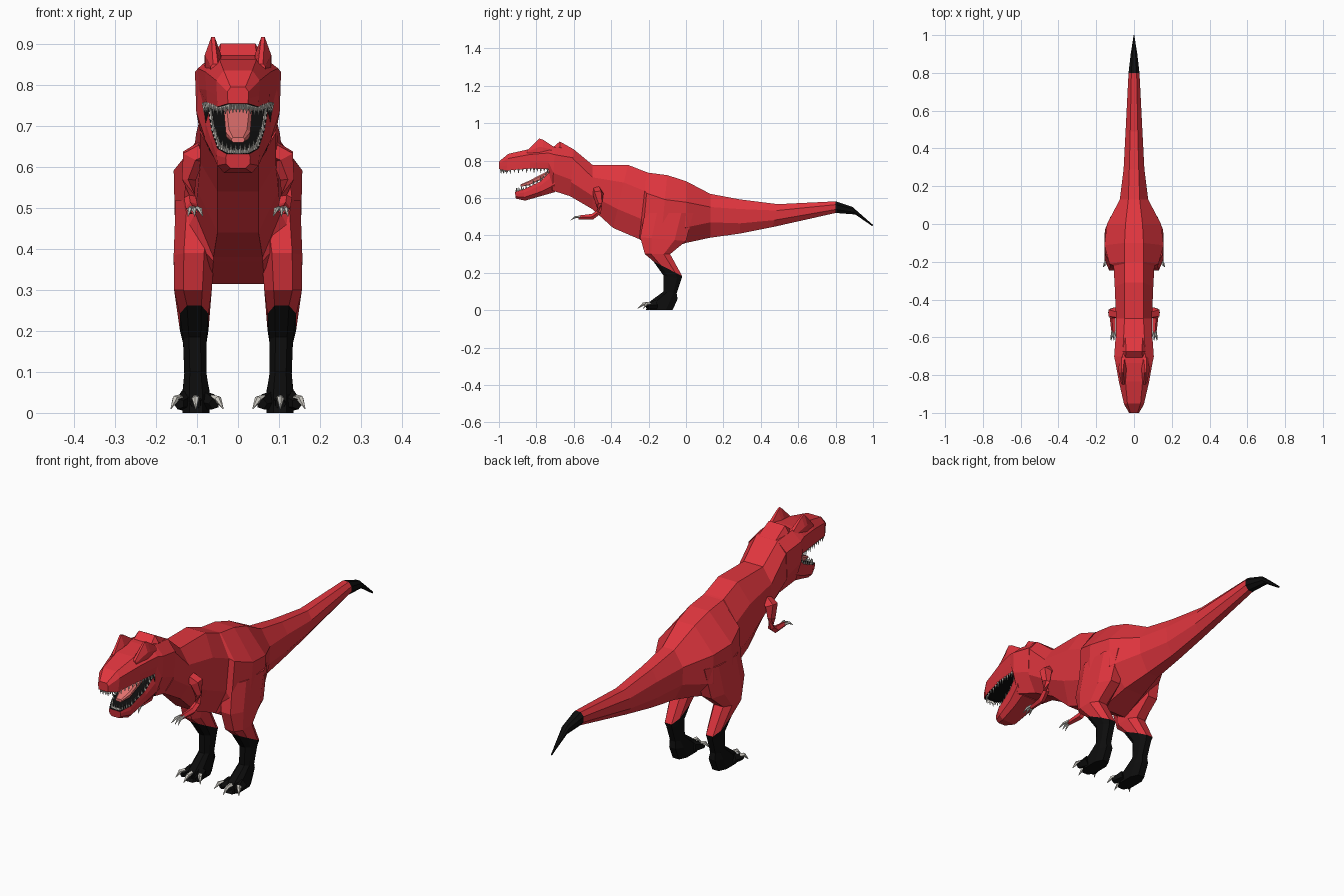
import bpy, bmesh, math
from mathutils import Vector


def material(name, rgb):
    m = bpy.data.materials.new(name)
    m.diffuse_color = (*rgb, 1)
    return m


RED = material("red_skin", (0.75, 0.036, 0.048))
BLACK = material("black_skin", (0.004, 0.004, 0.004))
BONE = material("bone", (0.62, 0.60, 0.55))
PINK = material("tongue_pink", (0.78, 0.17, 0.16))


def finish(name, bm, mats, rule=None, mirror=False):
    bmesh.ops.recalc_face_normals(bm, faces=bm.faces)
    bm.normal_update()
    if rule:
        for f in bm.faces:
            f.material_index = int(rule(f.calc_center_median(), f.normal))
    me = bpy.data.meshes.new(name)
    bm.to_mesh(me)
    bm.free()
    ob = bpy.data.objects.new(name, me)
    bpy.context.collection.objects.link(ob)
    for m in mats:
        me.materials.append(m)
    if mirror:
        mod = ob.modifiers.new("mirror", 'MIRROR')
        mod.use_mirror_merge = False
    return ob


def skin(bm, loops):
    """Bridge successive loops of points and cap both ends."""
    rings = [[bm.verts.new(p) for p in l] for l in loops]
    n = len(rings[0])
    for a, b in zip(rings, rings[1:]):
        for i in range(n):
            j = (i + 1) % n
            bm.faces.new((a[i], a[j], b[j], b[i]))
    bm.faces.new(rings[0])
    bm.faces.new(rings[-1])


def section(yt, zt, yb, zb, w, wt, wb, hu=0.72, hl=0.3, cx=0):
    """Eight-sided cross-section between a top and a bottom point."""
    half = [(wt, 1), (w, hu), (w * 0.97, hl), (wb, 0)]
    pts = half + [(-x, t) for x, t in reversed(half)]
    return [Vector((cx + x, yb + (yt - yb) * t, zb + (zt - zb) * t)) for x, t in pts]


def loft(name, secs, mats, rule=None, mirror=False):
    bm = bmesh.new()
    skin(bm, [section(*s) for s in secs])
    return finish(name, bm, mats, rule, mirror)


def tube(bm, pts, radii, n=5):
    loops = []
    for i, p in enumerate(pts):
        d = Vector(pts[min(i + 1, len(pts) - 1)]) - Vector(pts[max(i - 1, 0)])
        q = d.to_track_quat('Z', 'Y')
        loops.append([Vector(p) + q @ Vector((radii[i] * math.cos(2 * math.pi * k / n),
                                              radii[i] * math.sin(2 * math.pi * k / n), 0))
                      for k in range(n)])
    skin(bm, loops)


# Neck, torso and tail, with a black tail tip
loft("body", [
    (-.60, .86, -.62, .61, .096, .055, .05, .8),
    (-.50, .777, -.50, .54, .095, .05, .05),
    (-.31, .777, -.39, .44, .102, .05, .05),
    (-.21, .738, -.25, .38, .108, .05, .06),
    (-.20, .735, -.235, .37, .13, .05, .06, .7, .2),
    (-.10, .722, -.14, .315, .157, .05, .065, .68, .2),
    (0, .69, 0, .36, .143, .045, .05, .66, .25),
    (.13, .622, .13, .388, .075, .03, .03, .7, .35),
    (.29, .592, .29, .41, .055, .025, .022),
    (.49, .567, .465, .445, .045, .02, .018),
    (.80, .582, .80, .52, .029, .014, .012),
    (.89, .552, .905, .512, .018, .009, .008),
    (1.0, .456, .995, .45, .002, .001, .001),
], [RED, BLACK], lambda c, n: c.y > .8)

# Upper head; roof and back of the mouth are black
loft("upper_head", [
    (-1.0, .795, -1.0, .755, .026, .018, .024),
    (-.95, .836, -.96, .747, .053, .035, .05),
    (-.835, .862, -.835, .757, .08, .045, .075),
    (-.735, .874, -.735, .755, .098, .055, .085),
    (-.70, .874, -.715, .64, .105, .06, .07, .82, .4),
    (-.60, .86, -.62, .61, .098, .055, .05, .82, .35),
], [RED, BLACK], lambda c, n: c.y < -.71 and c.z < .765 and abs(n.x) < .6
   and (n.z < -.6 or n.y < -.75) and c.y > -.99)

# Lower jaw with a black mouth floor
loft("lower_jaw", [
    (-.915, .632, -.91, .597, .03, .028, .018),
    (-.87, .645, -.86, .586, .052, .05, .034),
    (-.78, .688, -.77, .612, .066, .064, .042),
    (-.70, .765, -.70, .632, .086, .078, .055),
], [RED, BLACK], lambda c, n: n.z > .5 and abs(c.x) < .02)

# Tongue
loft("tongue", [
    (-.885, .672, -.885, .66, .016, .012, .012),
    (-.84, .692, -.84, .668, .03, .022, .025),
    (-.70, .765, -.70, .73, .036, .03, .03),
], [PINK])

# Brow horns and rear crest
loft("brow_horn", [
    (-.85, .852, -.85, .83, .012, .006, .01, .7, .3, .055),
    (-.785, .918, -.785, .83, .02, .004, .02, .5, .3, .061),
    (-.765, .912, -.765, .83, .021, .004, .02, .5, .3, .061),
    (-.705, .872, -.705, .83, .018, .008, .015, .6, .3, .058),
], [RED], mirror=True)
loft("head_crest", [
    (-.71, .872, -.71, .82, .055, .045, .05),
    (-.675, .902, -.675, .80, .06, .042, .05),
    (-.605, .863, -.605, .78, .06, .045, .05),
    (-.50, .772, -.52, .70, .05, .04, .04),
], [RED])

# Teeth along both jaws
bm = bmesh.new()


def tooth_row(path, drop, count):
    path = [Vector(p) for p in path]
    for i in range(count):
        t = i / (count - 1) * (len(path) - 1) * .999
        k = int(t)
        p = path[k].lerp(path[k + 1], t - k)
        size = .8 + .4 * (i % 2)
        tube(bm, [p, p + Vector((0, 0, drop * size))], [.0055, .0008], 4)


tooth_row([(0, -.99, .757), (.022, -.988, .755), (.048, -.95, .751),
           (.073, -.835, .759), (.083, -.74, .757)], -.02, 22)
tooth_row([(0, -.908, .628), (.024, -.905, .629), (.046, -.865, .643),
           (.06, -.78, .685), (.07, -.72, .74)], .022, 18)
finish("teeth", bm, [BONE], mirror=True)

# Arms
bm = bmesh.new()
tube(bm, [(.085, -.475, .64), (.112, -.47, .625), (.119, -.465, .57), (.117, -.465, .525),
          (.112, -.50, .50), (.108, -.575, .496)],
     [.026, .03, .018, .015, .016, .011])
finish("arm", bm, [RED], mirror=True)


# Legs: sections from hip to sole, black below a slanting line
def leg_ring(yf, zf, yb, zb, xi, xo):
    cx, hx = (xi + xo) / 2, (xo - xi) / 2
    out = []
    for u, v in [(-.5, 0), (.5, 0), (1, .25), (1, .75), (.5, 1), (-.5, 1), (-1, .75), (-1, .25)]:
        out.append(Vector((cx + hx * u, yf + (yb - yf) * v, zf + (zb - zf) * v)))
    return out


bm = bmesh.new()
skin(bm, [leg_ring(*r) for r in [
    (-.22, .52, .04, .52, .04, .152),
    (-.245, .39, .0, .37, .058, .157),
    (-.22, .30, -.085, .30, .064, .156),
    (-.175, .262, -.02, .182, .072, .142),
    (-.12, .185, -.025, .165, .077, .134),
    (-.12, .10, -.05, .09, .077, .131),
    (-.195, .045, -.045, .06, .07, .135),
    (-.215, 0, -.072, 0, .07, .135)]])
finish("leg", bm, [RED, BLACK], lambda c, n: c.z < .18 - (c.y + .02) * .5, mirror=True)

# Toes
bm = bmesh.new()
for x, tx in [(.078, .058), (.103, .103), (.128, .144)]:
    tube(bm, [(x, -.16, .03), (tx, -.212, .022)], [.026, .014])
finish("toes", bm, [BLACK], mirror=True)

# Claws of feet and hands
bm = bmesh.new()
for x, tx, ty in [(.062, .036, -.228), (.103, .103, -.258), (.141, .164, -.228)]:
    tube(bm, [(x, -.195, .034), ((x + tx) / 2, (ty - .195) / 2, .034), (tx, ty, .01)],
         [.011, .009, .001])
for x, tx in [(.101, .086), (.108, .106), (.114, .122)]:
    tube(bm, [(x, -.565, .5), ((x + tx) / 2, -.595, .497), (tx, -.618, .48)],
         [.006, .006, .001])
finish("claws", bm, [BONE], mirror=True)
